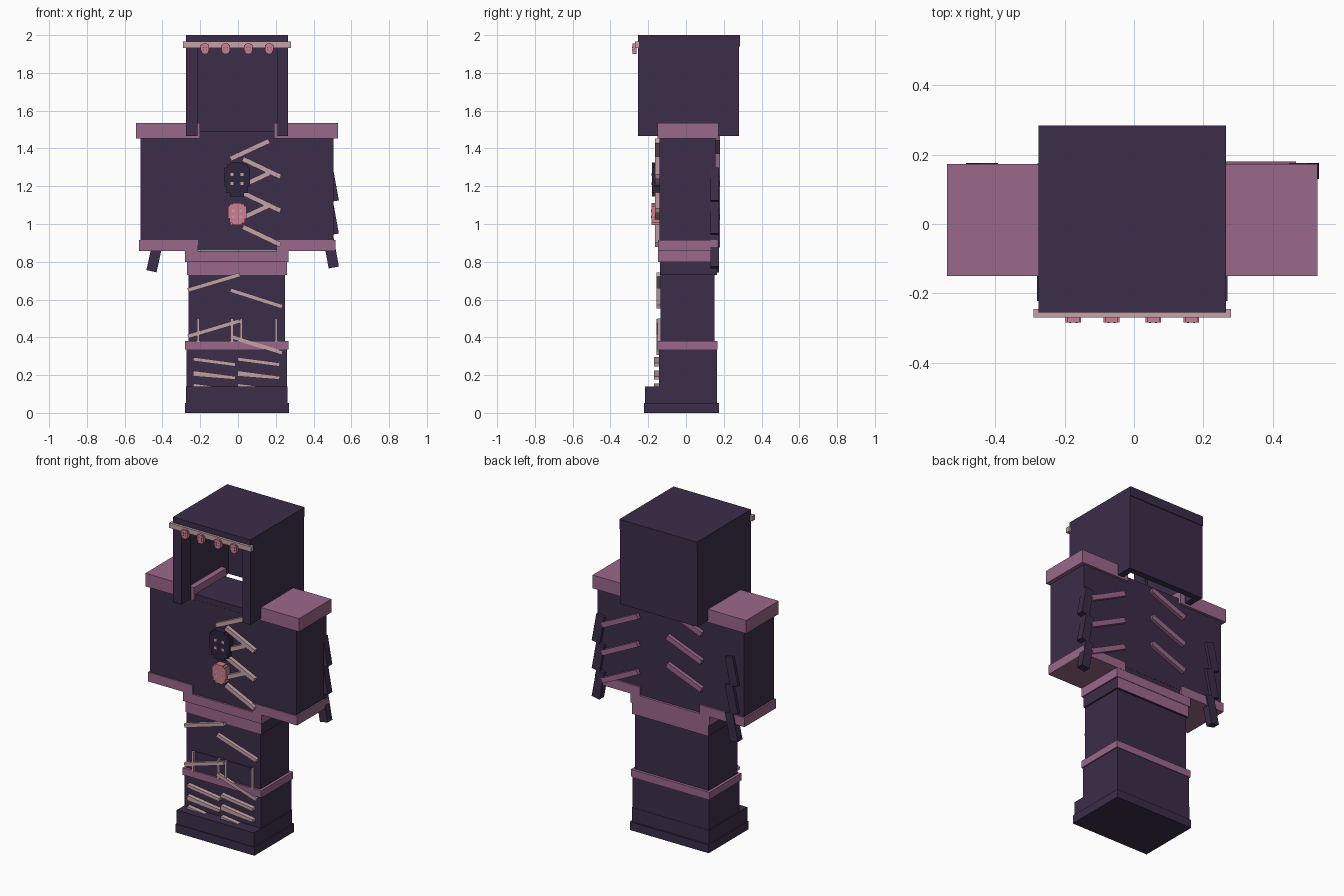
import bpy, bmesh, math
from mathutils import Matrix, Vector

if "Cube" in bpy.data.objects:
    bpy.data.objects.remove(bpy.data.objects["Cube"])


def material(name, rgb):
    m = bpy.data.materials.new(name)
    m.diffuse_color = (*rgb, 1)
    m.use_nodes = True
    m.node_tree.nodes["Principled BSDF"].inputs["Base Color"].default_value = m.diffuse_color
    return m


DARK = material("dark_purple", (0.045, 0.026, 0.066))
DEEP = material("deep_purple", (0.03, 0.018, 0.046))
MAUVE = material("mauve", (0.33, 0.138, 0.26))
BONE = material("pale_bone", (0.55, 0.37, 0.39))
PINK = material("pink", (0.62, 0.21, 0.28))
ROSE = material("dusky_rose", (0.32, 0.08, 0.13))


def finish(name, bm, mat):
    bmesh.ops.recalc_face_normals(bm, faces=bm.faces)
    me = bpy.data.meshes.new(name)
    bm.to_mesh(me)
    bm.free()
    me.materials.append(mat)
    ob = bpy.data.objects.new(name, me)
    bpy.context.collection.objects.link(ob)
    return ob


def box(name, mat, x, y, z):
    """Box from its three (low, high) ranges."""
    bm = bmesh.new()
    size = Vector((x[1] - x[0], y[1] - y[0], z[1] - z[0]))
    mid = Vector((sum(x), sum(y), sum(z))) / 2
    bmesh.ops.create_cube(bm, size=1, matrix=Matrix.Translation(mid) @ Matrix.Diagonal((*size, 1)))
    return finish(name, bm, mat)


def stick(name, mat, a, b, y, width):
    """Square-ended slat in the xz plane from a to b."""
    a, b = Vector(a), Vector(b)
    d, mid = b - a, (a + b) / 2
    bm = bmesh.new()
    mtx = (Matrix.Translation((mid.x, sum(y) / 2, mid.y))
           @ Matrix.Rotation(-math.atan2(d.y, d.x), 4, 'Y')
           @ Matrix.Diagonal((d.length, y[1] - y[0], width, 1)))
    bmesh.ops.create_cube(bm, size=1, matrix=mtx)
    return finish(name, bm, mat)


def charm(name, mat, dot_mat, cx, cz, w, h, y):
    """Stepped skull-like badge with four small dots."""
    half = [(0.28, -0.5), (0.28, -0.4), (0.42, -0.4), (0.42, -0.2), (0.5, -0.2),
            (0.5, 0.35), (0.4, 0.35), (0.4, 0.44), (0.25, 0.44), (0.25, 0.5)]
    outline = half + [(-px, pz) for px, pz in reversed(half)]
    bm = bmesh.new()
    f = bm.faces.new([bm.verts.new((cx + px * w, y[0], cz + pz * h)) for px, pz in outline])
    r = bmesh.ops.extrude_face_region(bm, geom=[f])
    bmesh.ops.translate(bm, vec=(0, y[1] - y[0], 0),
                        verts=[v for v in r["geom"] if isinstance(v, bmesh.types.BMVert)])
    finish(name, bm, mat)
    d = w * 0.06
    for sx in (-0.2, 0.2):
        for sz in (-0.12, 0.15):
            px, pz = cx + sx * w, cz + sz * h
            box(name + "_dot", dot_mat, (px - d, px + d), (y[0] - 0.002, y[0] + 0.004), (pz - d, pz + d))


# Hood: open front and underside
box("hood_top", DARK, (-0.275, 0.265), (-0.255, 0.285), (1.94, 2.0))
box("hood_back", DARK, (-0.275, 0.265), (0.24, 0.28), (1.465, 1.94))
for x in ((-0.275, -0.235), (0.225, 0.265)):
    box("hood_side", DARK, x, (-0.16, 0.24), (1.465, 1.94))
for x in ((-0.275, -0.215), (0.21, 0.265)):
    box("hood_pillar", DARK, x, (-0.255, -0.16), (1.465, 1.94))

# Brow bar and hanging charms
box("brow_bar", BONE, (-0.29, 0.28), (-0.27, -0.245), (1.933, 1.965))
for x in (-0.175, -0.065, 0.055, 0.165):
    charm("brow_charm", PINK, ROSE, x, 1.927, 0.045, 0.056, (-0.284, -0.262))

# Torso with shoulder pads and cuffs
box("torso", DARK, (-0.515, 0.505), (-0.14, 0.157), (0.89, 1.455))
box("torso_middle", DARK, (-0.213, 0.203), (-0.139, 0.156), (0.86, 1.49))
for pad, cuff in (((-0.54, -0.2), (-0.525, -0.213)), ((0.19, 0.53), (0.203, 0.515))):
    box("shoulder_pad", MAUVE, pad, (-0.15, 0.173), (1.452, 1.535))
    box("cuff", MAUVE, cuff, (-0.147, 0.168), (0.857, 0.915))

# Belt: lower part is coloured only at front and back
box("belt", MAUVE, (-0.28, 0.268), (-0.147, 0.167), (0.80, 0.858))
skirt = box("belt_skirt", MAUVE, (-0.27, 0.26), (-0.137, 0.164), (0.73, 0.80))
skirt.data.materials.append(DARK)
for p in skirt.data.polygons:
    if abs(p.normal.y) < 0.5:
        p.material_index = 1

# Legs and boots
box("thighs", DARK, (-0.263, 0.25), (-0.135, 0.15), (0.36, 0.735))
box("knee_band", MAUVE, (-0.28, 0.267), (-0.15, 0.167), (0.335, 0.38))
box("shins", DARK, (-0.273, 0.26), (-0.143, 0.163), (0.1, 0.34))
box("boots", DARK, (-0.275, 0.262), (-0.217, 0.165), (0.03, 0.14))
box("soles", DARK, (-0.28, 0.27), (-0.222, 0.174), (0, 0.052))

# Knee plate and its upright posts
box("knee_plate", DARK, (-0.215, 0.205), (-0.14, -0.13), (0.37, 0.50))
for x in (-0.21, -0.032, 0.018, 0.203):
    box("knee_post", BONE, (x - 0.007, x + 0.007), (-0.152, -0.135), (0.375, 0.50))

# Chest ribs
CHEST = (-0.165, -0.138)
for i in range(3):
    dz = -0.18 * i
    stick("chest_rib_upper", BONE, (-0.04, 1.345 + dz * 0.95), (0.165, 1.44 + dz * 0.95), CHEST, 0.026)
    stick("chest_rib_lower", BONE, (0.025, 1.345 + dz), (0.225, 1.25 + dz), CHEST, 0.026)

# Chest badges
charm("upper_badge", DEEP, BONE, -0.005, 1.235, 0.135, 0.18, (-0.18, -0.14))
charm("lower_badge", PINK, BONE, -0.005, 1.053, 0.098, 0.118, (-0.182, -0.14))

# Thigh slats
for z in (0.65, 0.405):
    stick("thigh_slat", BONE, (-0.265, z), (0.01, z + 0.082), (-0.157, -0.134), 0.022)
    stick("thigh_slat", BONE, (-0.04, z), (0.235, z - 0.088), (-0.157, -0.134), 0.022)

# Shin slats
for x in (-0.237, -0.003):
    for z, drop, w in ((0.285, 0.03, 0.02), (0.215, 0.03, 0.018), (0.202, 0.018, 0.016), (0.148, 0.03, 0.016)):
        stick("shin_slat", BONE, (x, z), (x + 0.224, z - drop), (-0.17, -0.14), w)

# Back ribs and sleeve tassels
for i in range(3):
    dz = -0.175 * i
    stick("back_rib", MAUVE, (0.46, 1.24 + dz), (0.215, 1.36 + dz), (0.15, 0.18), 0.032)
    stick("back_rib", MAUVE, (0.01, 1.46 + dz), (-0.23, 1.365 + dz), (0.15, 0.18), 0.032)
    stick("sleeve_tassel", DARK, (0.475, 1.295 + dz), (0.507, 1.12 + dz), (0.13, 0.176), 0.055)
    stick("sleeve_tassel", DARK, (-0.42, 1.275 + dz), (-0.458, 1.1 + dz), (0.13, 0.176), 0.055)
